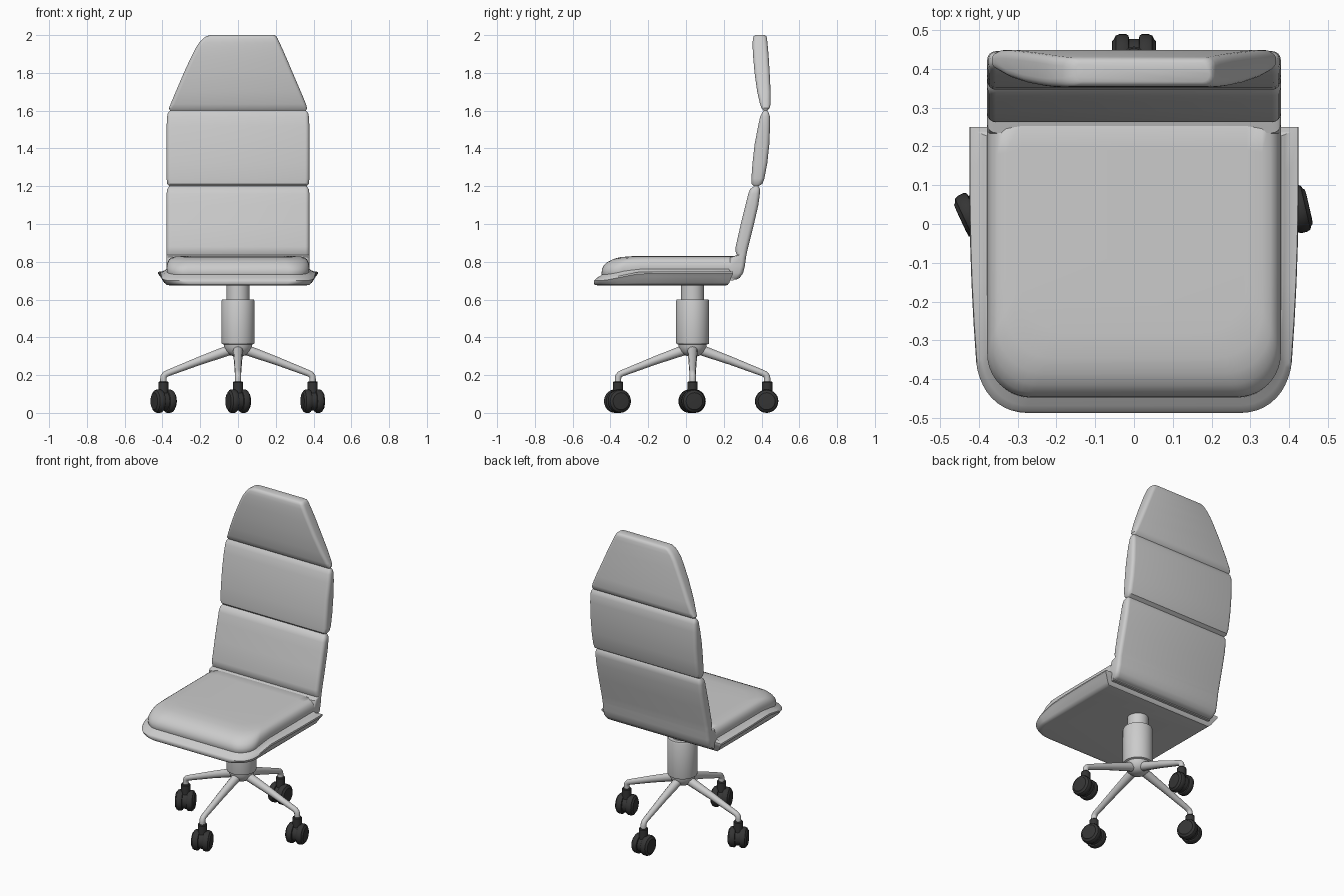
import bpy, bmesh, math
from mathutils import Matrix

if "Cube" in bpy.data.objects:
    bpy.data.objects.remove(bpy.data.objects["Cube"])

dark = bpy.data.materials.new("dark_plastic")
dark.diffuse_color = (0.035, 0.035, 0.035, 1)
dark.use_nodes = True
dark.node_tree.nodes["Principled BSDF"].inputs["Base Color"].default_value = dark.diffuse_color


def finish(name, bm, angle=35, mat=None):
    bmesh.ops.recalc_face_normals(bm, faces=bm.faces)
    me = bpy.data.meshes.new(name)
    bm.to_mesh(me)
    bm.free()
    ob = bpy.data.objects.new(name, me)
    bpy.context.collection.objects.link(ob)
    if mat:
        me.materials.append(mat)
    bpy.ops.object.select_all(action='DESELECT')
    ob.select_set(True)
    bpy.context.view_layer.objects.active = ob
    bpy.ops.object.shade_smooth_by_angle(angle=math.radians(angle))
    return ob


def loft(name, rings, angle=35):
    bm = bmesh.new()
    loops = [[bm.verts.new(p) for p in r] for r in rings]
    n = len(loops[0])
    for a, b in zip(loops, loops[1:]):
        for i in range(n):
            bm.faces.new((a[i], a[(i + 1) % n], b[(i + 1) % n], b[i]))
    bm.faces.new(loops[0])
    bm.faces.new(loops[-1])
    return finish(name, bm, angle)


def lathe(bm, profile, matrix, n=32):
    loops = [[bm.verts.new(matrix @ Matrix.Rotation(math.tau * i / n, 4, 'Z') @ Matrix.Translation((r, 0, z)) .to_translation())
              for i in range(n)] for r, z in profile]
    for a, b in zip(loops, loops[1:]):
        for i in range(n):
            bm.faces.new((a[i], a[(i + 1) % n], b[(i + 1) % n], b[i]))
    bm.faces.new(loops[0])
    bm.faces.new(loops[-1])


# Backrest: horizontal rounded sections (z, y front, y back, x left, x right)
def section(z, y0, y1, x0, x1):
    r = min(0.022, (y1 - y0) * 0.4)
    pts = []
    for cx, cy, a0 in ((x1 - r, y1 - r, 0), (x0 + r, y1 - r, 90), (x0 + r, y0 + r, 180), (x1 - r, y0 + r, 270)):
        for k in range(5):
            a = math.radians(a0 + k * 22.5)
            pts.append((cx + r * math.cos(a), cy + r * math.sin(a), z))
    return pts


W = 0.378
back = [(0.705, 0.23, 0.265, -.36, .36), (0.715, 0.22, 0.285, -.37, .37), (0.74, 0.22, 0.302, -W, W),
        (0.78, 0.22, 0.312, -W, W), (0.825, 0.235, 0.318, -W, W), (0.835, 0.27, 0.32, -W, W),
        (0.855, 0.262, 0.324, -W, W), (0.88, 0.263, 0.33, -W, W), (1.0, 0.29, 0.36, -W, W),
        (1.1, 0.315, 0.383, -W, W), (1.16, 0.33, 0.391, -W, W), (1.185, 0.34, 0.392, -.375, .375),
        (1.2, 0.36, 0.383, -.364, .364),
        (1.213, 0.347, 0.405, -.375, .375), (1.24, 0.346, 0.415, -W, W), (1.32, 0.352, 0.43, -W, W),
        (1.42, 0.363, 0.441, -W, W), (1.52, 0.382, 0.445, -W, W), (1.57, 0.393, 0.444, -.375, .375),
        (1.588, 0.402, 0.438, -.371, .371), (1.6, 0.411, 0.43, -.36, .36),
        (1.613, 0.4, 0.442, -.366, .366), (1.635, 0.392, 0.448, -.357, .36), (1.7, 0.377, 0.448, -.33, .333),
        (1.8, 0.363, 0.443, -.287, .29), (1.88, 0.356, 0.438, -.25, .256), (1.93, 0.353, 0.434, -.225, .234),
        (1.96, 0.353, 0.431, -.205, .22), (1.982, 0.354, 0.429, -.185, .21),
        (1.994, 0.358, 0.425, -.167, .203), (2.0, 0.366, 0.417, -.15, .195)]
loft("backrest", [section(*s) for s in back])


# Seat parts: U-shaped plan outline, straight back edge, rounded front corners
def outline(w, front, rear, r, z_side, z_front, taper=0.0):
    half = [(w, rear + (front + r - rear) * t / 6) for t in range(7)]
    half += [(w - r + r * math.cos(a), front + r - r * math.sin(a))
             for a in [math.pi / 2 * k / 10 for k in range(1, 11)]]
    pts = half + [(-x, y) for x, y in reversed(half)]
    out = []
    for x, y in pts:
        t = min(max((-0.22 - y) / 0.25, 0), 1)
        t = t * t * (3 - 2 * t)
        x *= 1 - taper * min(max((0.1 - y) / 0.5, 0), 1) ** 2
        out.append((x, y, z_side + (z_front - z_side) * t))
    return out


loft("seat_cushion", [
    outline(.365, -.43, .25, .10, .70, .70),
    outline(.376, -.447, .27, .11, .755, .735),
    outline(.378, -.445, .27, .11, .775, .76),
    outline(.374, -.435, .27, .12, .795, .78),
    outline(.366, -.415, .27, .12, .812, .798),
    outline(.352, -.385, .268, .12, .822, .812),
    outline(.33, -.345, .266, .12, .828, .822),
    outline(.29, -.28, .262, .12, .83, .829)], 50)

loft("seat_shell", [
    outline(.36, -.465, .21, .12, .675, .675),
    outline(.376, -.482, .22, .13, .677, .677),
    outline(.392, -.486, .23, .13, .69, .682, .02),
    outline(.412, -.487, .242, .13, .722, .692, .04),
    outline(.424, -.486, .25, .13, .738, .70, .05),
    outline(.422, -.482, .25, .13, .747, .706, .05),
    outline(.405, -.468, .238, .12, .748, .717, .04),
    outline(.388, -.45, .23, .12, .755, .728, .02),
    outline(.372, -.435, .225, .11, .766, .738)], 40)

# Gas lift column
CY = 0.035
bm = bmesh.new()
lathe(bm, [(.02, .298), (.045, .307), (.064, .325), (.073, .348), (.075, .362), (.086, .366), (.088, .375),
           (.088, .59), (.084, .6), (.061, .601), (.061, .685)], Matrix.Translation((0, CY, 0)), 40)
finish("column", bm)

# Four legs, each with a twin-wheel caster (leg direction, caster yaw)
for i, (ang, yaw) in enumerate(((0, 13), (90, 0), (180, 25), (270, 20))):
    c, s = math.cos(math.radians(ang)), math.sin(math.radians(ang))
    cu = bpy.data.curves.new("leg", 'CURVE')
    cu.dimensions = '3D'
    cu.bevel_depth = 0.02
    cu.bevel_resolution = 4
    cu.use_fill_caps = True
    path = [(.03, .338, 1.4), (.2, .277, 1.1), (.368, .212, .85), (.384, .205, .85), (.393, .194, .85), (.395, .18, .85), (.395, .13, .85)]
    sp = cu.splines.new('POLY')
    sp.points.add(len(path) - 1)
    for p, (r, z, rad) in zip(sp.points, path):
        p.co = (r * c, CY + r * s, z, 1)
        p.radius = rad
    sp.use_smooth = True
    bpy.context.collection.objects.link(bpy.data.objects.new(f"leg_{i + 1}", cu))

    base = Matrix.Translation((.395 * c, CY + .395 * s, 0)) @ Matrix.Rotation(math.radians(yaw), 4, 'Z')
    axle = base @ Matrix.Translation((0, -.003, .062)) @ Matrix.Rotation(math.pi / 2, 4, 'Y')
    bm = bmesh.new()
    for side in (-1, 1):
        lathe(bm, [(.045, side * .012), (.058, side * .014), (.062, side * .02), (.062, side * .038),
                   (.058, side * .047), (.048, side * .052), (.045, side * .056), (.03, side * .057)], axle, 28)
    lathe(bm, [(.05, -.015), (.05, .015)], axle, 28)
    lathe(bm, [(.027, .07), (.027, .162), (.023, .167)], base, 20)
    finish(f"caster_{i + 1}", bm, 35, dark)
